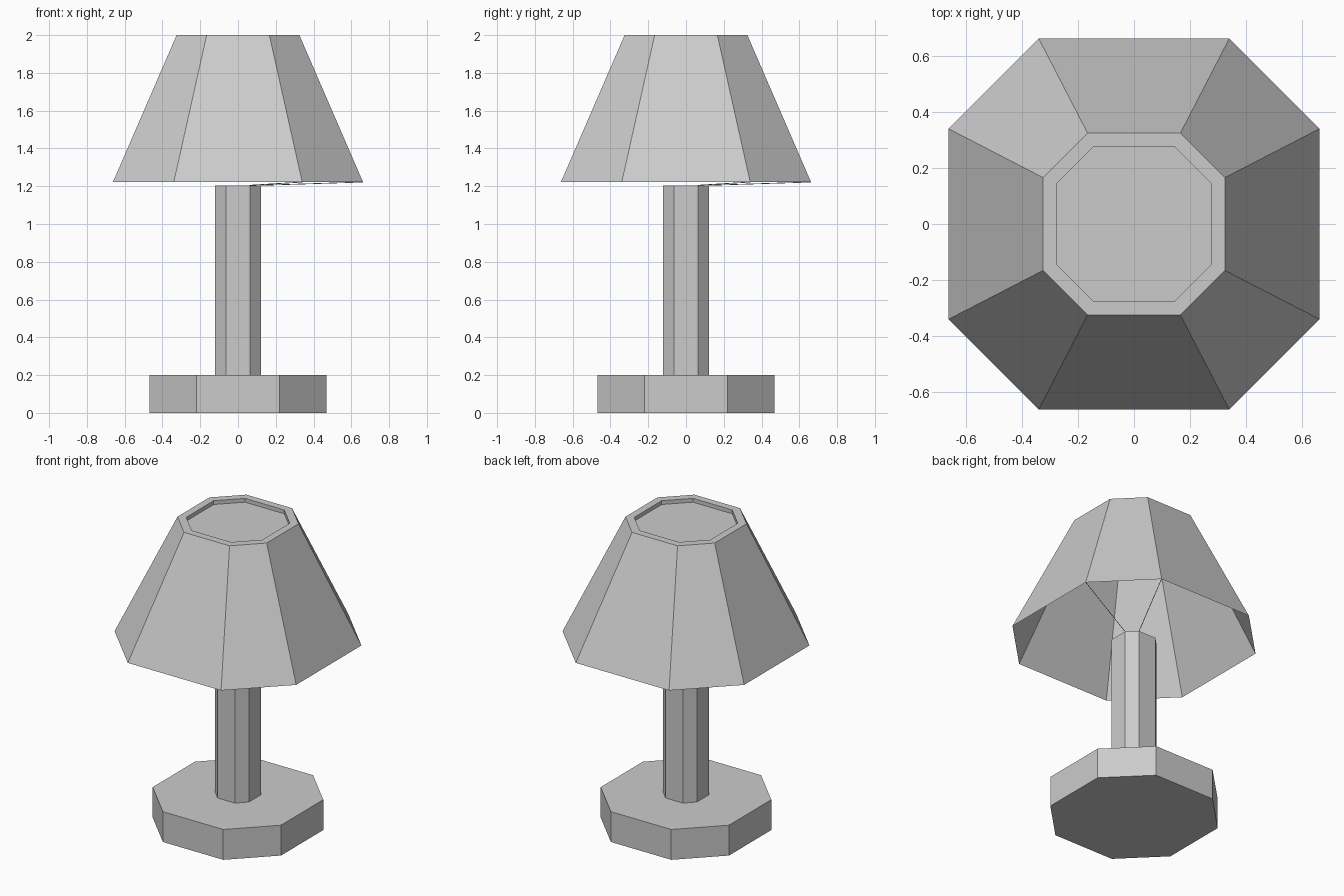
import bpy, bmesh

if "Cube" in bpy.data.objects:
    bpy.data.objects.remove(bpy.data.objects["Cube"])


def ring(bm, half, corner, z):
    """Octagon as a square with clipped corners."""
    h, c = half, corner
    pts = [(h, -c), (h, c), (c, h), (-c, h), (-h, c), (-h, -c), (-c, -h), (c, -h)]
    return [bm.verts.new((x, y, z)) for x, y in pts]


def loft(name, profile, cap_start=True, cap_end=True, fix_normals=True):
    """Stack octagons (half width, corner, z) and skin between them."""
    bm = bmesh.new()
    rings = [ring(bm, *p) for p in profile]
    for a, b in zip(rings, rings[1:]):
        for i in range(8):
            j = (i + 1) % 8
            bm.faces.new((a[i], a[j], b[j], b[i]))
    if cap_start:
        bm.faces.new(rings[0][::-1])
    if cap_end:
        bm.faces.new(rings[-1])
    if fix_normals:
        bmesh.ops.recalc_face_normals(bm, faces=bm.faces)
    mesh = bpy.data.meshes.new(name)
    bm.to_mesh(mesh)
    bm.free()
    obj = bpy.data.objects.new(name, mesh)
    bpy.context.collection.objects.link(obj)
    return obj


def strut(name, start, end):
    curve = bpy.data.curves.new(name, 'CURVE')
    curve.dimensions = '3D'
    curve.bevel_depth = 0.002
    curve.bevel_resolution = 0
    spline = curve.splines.new('POLY')
    spline.points.add(1)
    spline.points[0].co = (*start, 1)
    spline.points[1].co = (*end, 1)
    bpy.context.collection.objects.link(bpy.data.objects.new(name, curve))


# Base and stem
loft("base", [(0.468, 0.22, 0), (0.468, 0.22, 0.2)])
loft("stem", [(0.123, 0.063, 0.2), (0.123, 0.063, 1.205)], cap_start=False)

# Open-bottomed shade with a rim and a sunken top panel
loft("shade", [(0.662, 0.34, 1.222), (0.325, 0.166, 2.0),
               (0.277, 0.143, 2.0), (0.277, 0.143, 1.975)],
     cap_start=False, fix_normals=False)

# Thin wires from the stem to the back right edge of the shade
strut("wire_right", (0.123, 0.063, 1.205), (0.66, 0.34, 1.222))
strut("wire_back", (0.063, 0.123, 1.205), (0.34, 0.66, 1.222))
